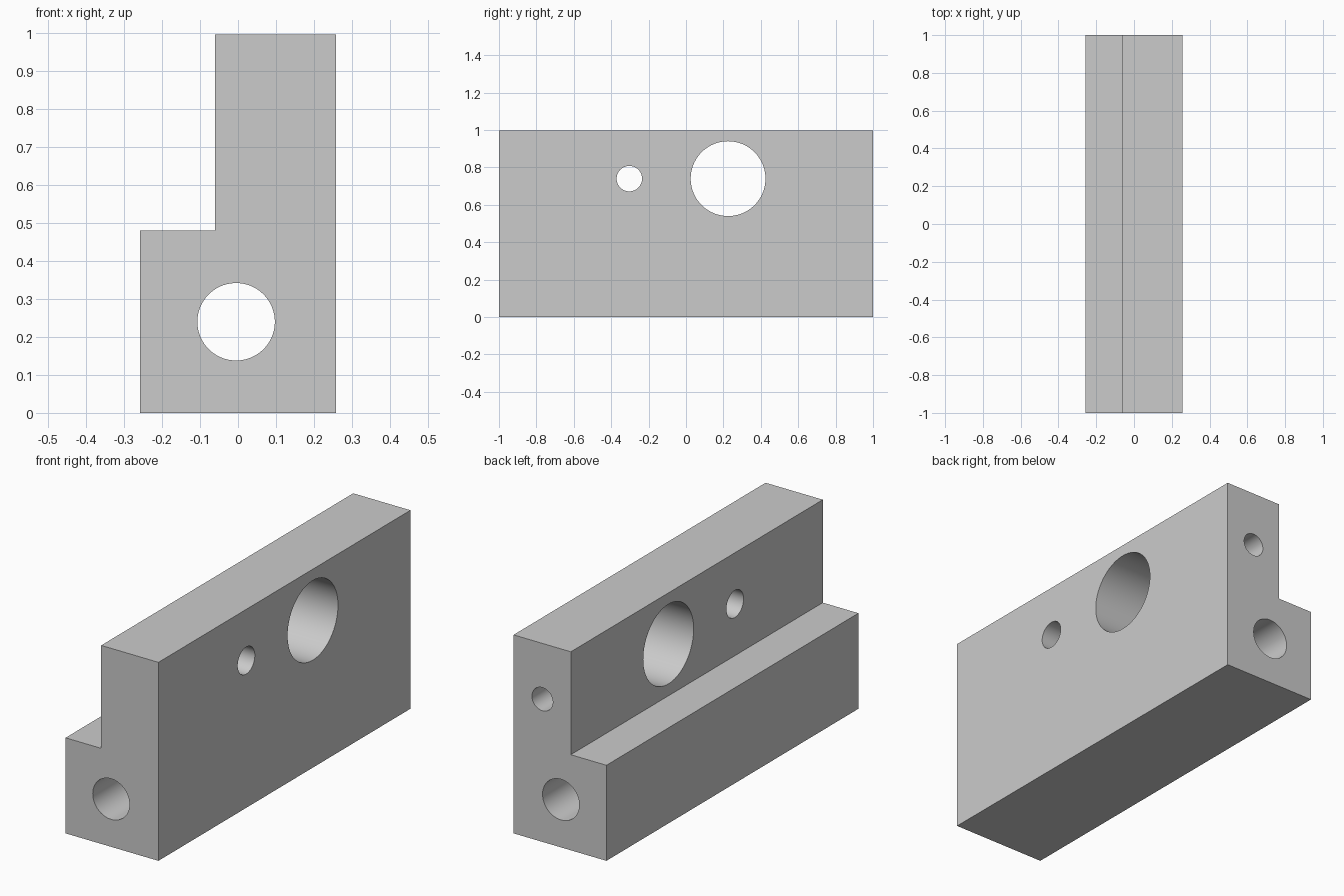
import bpy
import bmesh
from math import radians
from mathutils import Matrix, Vector

if "Cube" in bpy.data.objects:
    bpy.data.objects.remove(bpy.data.objects["Cube"])

HALF_X, HEIGHT, HALF_Y = 0.258, 0.997, 1.0
STEP_X, STEP_Z = -0.06, 0.48

grey = bpy.data.materials.new("plain grey")
grey.use_nodes = True
colour = (0.6, 0.6, 0.6, 1)
grey.diffuse_color = colour
grey.node_tree.nodes["Principled BSDF"].inputs["Base Color"].default_value = colour


def make_object(name, bm):
    bmesh.ops.recalc_face_normals(bm, faces=bm.faces)
    mesh = bpy.data.meshes.new(name)
    bm.to_mesh(mesh)
    bm.free()
    mesh.materials.append(grey)
    obj = bpy.data.objects.new(name, mesh)
    bpy.context.collection.objects.link(obj)
    return obj


def drill(block, name, start, end, radius):
    """Cut a round hole running from start to end."""
    start, end = Vector(start), Vector(end)
    axis = end - start
    turn = axis.to_track_quat('Z', 'Y').to_matrix().to_4x4()
    bm = bmesh.new()
    bmesh.ops.create_cone(bm, cap_ends=True, segments=96, radius1=radius,
                          radius2=radius, depth=axis.length,
                          matrix=Matrix.Translation((start + end) / 2) @ turn)
    cutter = make_object(name, bm)
    cutter.hide_render = True
    mod = block.modifiers.new(name, 'BOOLEAN')
    mod.operation = 'DIFFERENCE'
    mod.solver = 'EXACT'
    mod.object = cutter
    bpy.context.view_layer.objects.active = block
    bpy.ops.object.modifier_apply(modifier=name)
    bpy.data.objects.remove(cutter)


# Stepped block: L-shaped profile extruded along y
profile = [(-HALF_X, 0), (HALF_X, 0), (HALF_X, HEIGHT),
           (STEP_X, HEIGHT), (STEP_X, STEP_Z), (-HALF_X, STEP_Z)]
bm = bmesh.new()
face = bm.faces.new([bm.verts.new((x, -HALF_Y, z)) for x, z in profile])
ext = bmesh.ops.extrude_face_region(bm, geom=[face])
moved = [v for v in ext["geom"] if isinstance(v, bmesh.types.BMVert)]
bmesh.ops.translate(bm, verts=moved, vec=(0, 2 * HALF_Y, 0))
block = make_object("stepped_block", bm)

# Lengthwise bore, two cross holes, and a blind hole in the back end
drill(block, "long_bore", (-0.005, -1.1, 0.24), (-0.005, 1.1, 0.24), 0.102)
drill(block, "large_cross_hole", (-0.4, 0.225, 0.74), (0.4, 0.225, 0.74), 0.2)
drill(block, "small_cross_hole", (-0.4, -0.303, 0.74), (0.4, -0.303, 0.74), 0.068)
drill(block, "blind_hole", (0.098, 0.68, 0.717), (0.098, 1.1, 0.717), 0.058)

# Smooth bore walls, sharp edges elsewhere
bpy.ops.object.select_all(action='DESELECT')
block.select_set(True)
bpy.context.view_layer.objects.active = block
bpy.ops.object.shade_smooth_by_angle(angle=radians(30))
